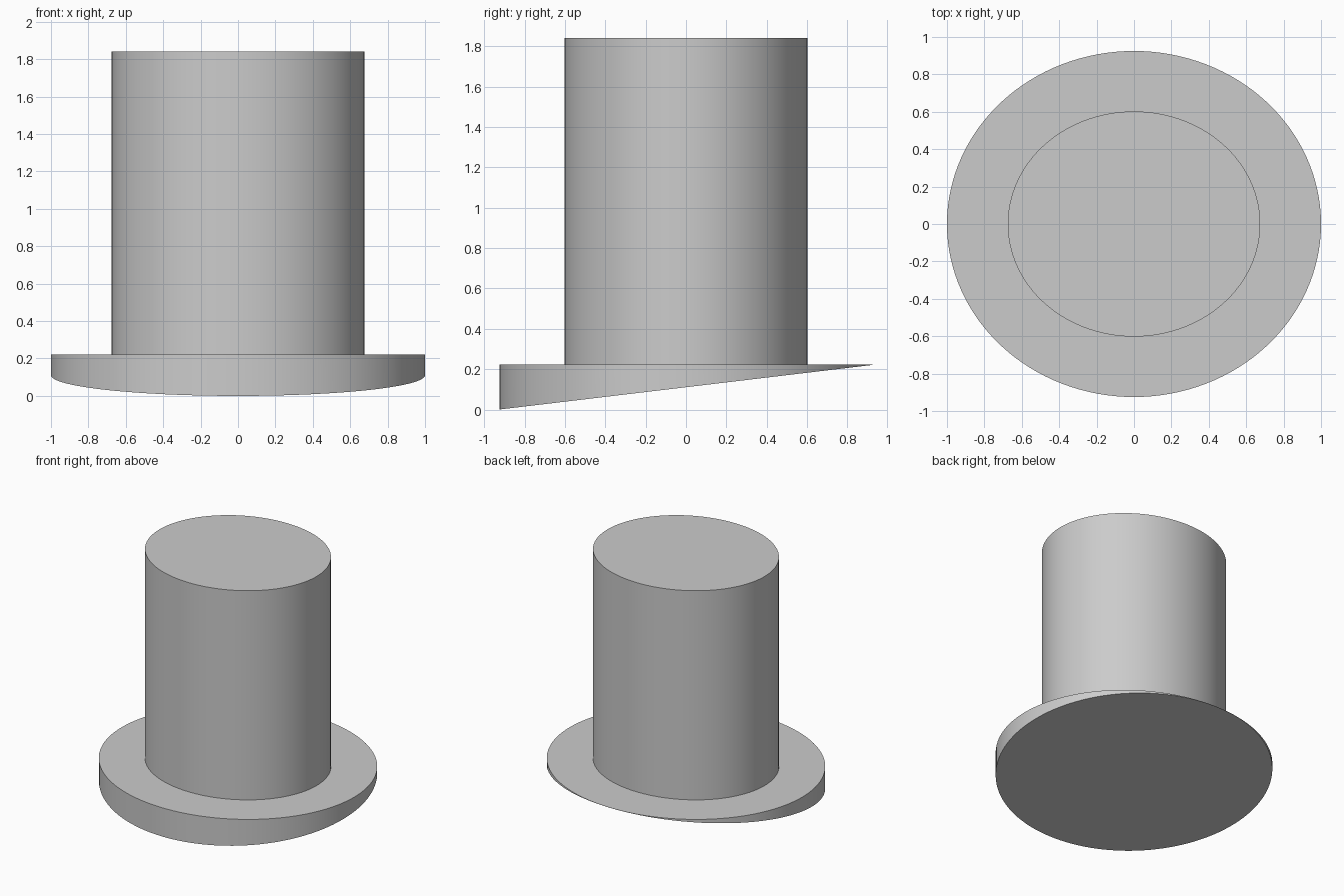
import bpy
import bmesh
from mathutils import Vector

SIDES = 128
BRIM_TOP = 0.222
BRIM_RY = 0.925

cube = bpy.data.objects.get("Cube")
if cube:
    bpy.data.objects.remove(cube, do_unlink=True)

grey = bpy.data.materials.new("plain_grey")
grey.use_nodes = True
grey.diffuse_color = (0.6, 0.6, 0.6, 1)
grey.node_tree.nodes["Principled BSDF"].inputs["Base Color"].default_value = grey.diffuse_color


def oval_column(name, rx, ry, bottom, top):
    """Upright oval prism with crisp rims and smooth walls."""
    bpy.ops.mesh.primitive_cylinder_add(vertices=SIDES, radius=1, depth=1)
    obj = bpy.context.object
    obj.name = name
    for v in obj.data.vertices:
        z = bottom if v.co.z < 0 else top
        v.co = Vector((v.co.x * rx, v.co.y * ry, z))
    obj.data.materials.append(grey)
    return obj


# Oval plug rising from the brim
plug = oval_column("plug", 0.675, 0.602, BRIM_TOP, 1.84)

# Wedge brim: flat top, underside sloping up to a thin back edge
brim = oval_column("brim", 1.0, BRIM_RY, 0, BRIM_TOP)
for v in brim.data.vertices:
    if v.co.z < BRIM_TOP / 2:
        v.co.z = (BRIM_TOP - 0.001) * (v.co.y + BRIM_RY) / (2 * BRIM_RY)

# Join into one solid, dropping the hidden face under the plug
bm = bmesh.new()
bm.from_mesh(plug.data)
bm.faces.ensure_lookup_table()
hidden = [f for f in bm.faces if f.normal.z < -0.9]
bmesh.ops.delete(bm, geom=hidden, context="FACES_ONLY")
bm.to_mesh(plug.data)
bm.free()

for obj in (plug, brim):
    bpy.ops.object.select_all(action="DESELECT")
    obj.select_set(True)
    bpy.context.view_layer.objects.active = obj
    bpy.ops.object.shade_smooth_by_angle(angle=0.5)
